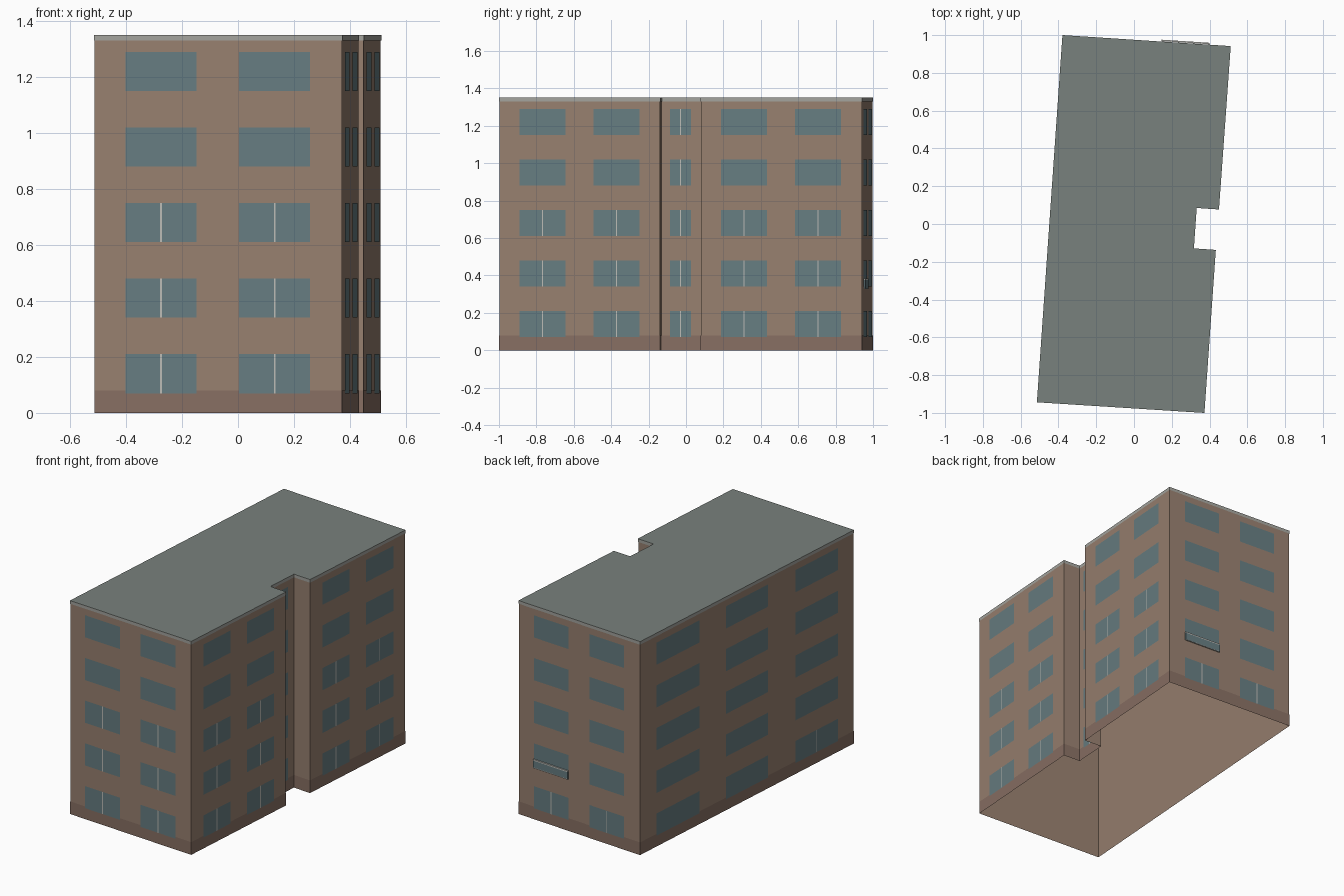
import bpy
import bmesh
from mathutils import Vector

if "Cube" in bpy.data.objects:
    bpy.data.objects.remove(bpy.data.objects["Cube"])

# Footprint, counter-clockwise from the front left corner
PLAN = [Vector(p) for p in [(-.512, -.942), (.371, -.998), (.431, -.139), (.315, -.131),
                            (.330, .087), (.448, .079), (.510, .940), (-.377, .998)]]
HEIGHT = 1.35
ROWS = [.07 + .27 * i for i in range(5)]
WIN_H = .14


def material(name, rgb):
    m = bpy.data.materials.new(name)
    m.diffuse_color = (*rgb, 1)
    m.use_nodes = True
    m.node_tree.nodes["Principled BSDF"].inputs["Base Color"].default_value = m.diffuse_color
    return m


BRICK = material("brick", (.31, .215, .16))
PLINTH = material("plinth_brick", (.245, .16, .125))
ROOF = material("roof_grey", (.19, .22, .205))
TRIM = material("light_trim", (.37, .37, .34))
GLASS = material("glass", (.135, .205, .22))
BAR = material("pale_bar", (.5, .5, .47))


def finish(name, bm, mat):
    me = bpy.data.meshes.new(name)
    bm.to_mesh(me)
    bm.free()
    ob = bpy.data.objects.new(name, me)
    me.materials.append(mat)
    bpy.context.collection.objects.link(ob)
    return ob


def edge_normal(i):
    d = (PLAN[(i + 1) % 8] - PLAN[i % 8]).normalized()
    return Vector((d.y, -d.x))


def outline(off):
    # Mitred outward offset of the footprint
    pts = []
    for i, p in enumerate(PLAN):
        n1, n2 = edge_normal(i - 1), edge_normal(i)
        pts.append(p + (n1 + n2) * (off / (1 + n1.dot(n2))))
    return pts


def band(name, off, z0, z1, mat):
    bm = bmesh.new()
    lo = [bm.verts.new((*p, z0)) for p in outline(off)]
    hi = [bm.verts.new((*p, z1)) for p in outline(off)]
    for i in range(8):
        j = (i + 1) % 8
        bm.faces.new((lo[i], lo[j], hi[j], hi[i]))
    return finish(name, bm, mat)


def panel(bm, wall, t0, t1, z0, z1, off):
    # Flat rectangle lying on a wall, t is the fraction along it
    a, b = PLAN[wall], PLAN[(wall + 1) % 8]
    n = edge_normal(wall) * off
    p, q = a.lerp(b, t0) + n, a.lerp(b, t1) + n
    bm.faces.new([bm.verts.new(v) for v in
                  ((*p, z0), (*q, z0), (*q, z1), (*p, z1))])


# Shell (open below), plinth, parapet band and roof
band("walls", 0, 0, HEIGHT, BRICK)
band("plinth", .001, 0, .08, PLINTH)
band("parapet_band", .002, 1.33, HEIGHT, TRIM)
bm = bmesh.new()
bm.faces.new([bm.verts.new((*p, HEIGHT)) for p in outline(.002)])
finish("roof", bm, ROOF)

# Windows: wall index -> (name, window spans, bar test on row and column)
PAIR = [(.125, .412), (.585, .872)]
WALLS = {
    0: ("front", PAIR, lambda r, c: r < 3),
    1: ("right_front", PAIR, lambda r, c: r < 3),
    3: ("recess", [(.205, .73)], lambda r, c: True),
    5: ("right_back", PAIR, lambda r, c: r < 3),
    6: ("back", PAIR, lambda r, c: r == 0),
    7: ("left", [(.075, .277), (.4, .598), (.727, .925)], lambda r, c: (r, c) == (0, 2)),
}
for wall, (name, spans, has_bar) in WALLS.items():
    glass, bars = bmesh.new(), bmesh.new()
    length = (PLAN[(wall + 1) % 8] - PLAN[wall]).length
    for r, z in enumerate(ROWS):
        for c, (t0, t1) in enumerate(spans):
            panel(glass, wall, t0, t1, z, z + WIN_H, .003)
            if has_bar(r, c):
                mid, w = (t0 + t1) / 2, .003 / length
                panel(bars, wall, mid - w, mid + w, z, z + WIN_H, .004)
    finish(name + "_windows", glass, GLASS)
    finish(name + "_window_bars", bars, BAR)

# Glass balustrade with a rail on one back window
for name, z0, z1, mat in (("balustrade_panel", .33, .375, GLASS),
                          ("balustrade_rail", .375, .383, BAR),
                          ("balustrade_foot", .328, .333, BAR)):
    bm = bmesh.new()
    panel(bm, 6, *PAIR[0], z0, z1, .004)
    ob = finish(name, bm, mat)
    mod = ob.modifiers.new("thickness", 'SOLIDIFY')
    mod.thickness = .008
    mod.offset = 1
